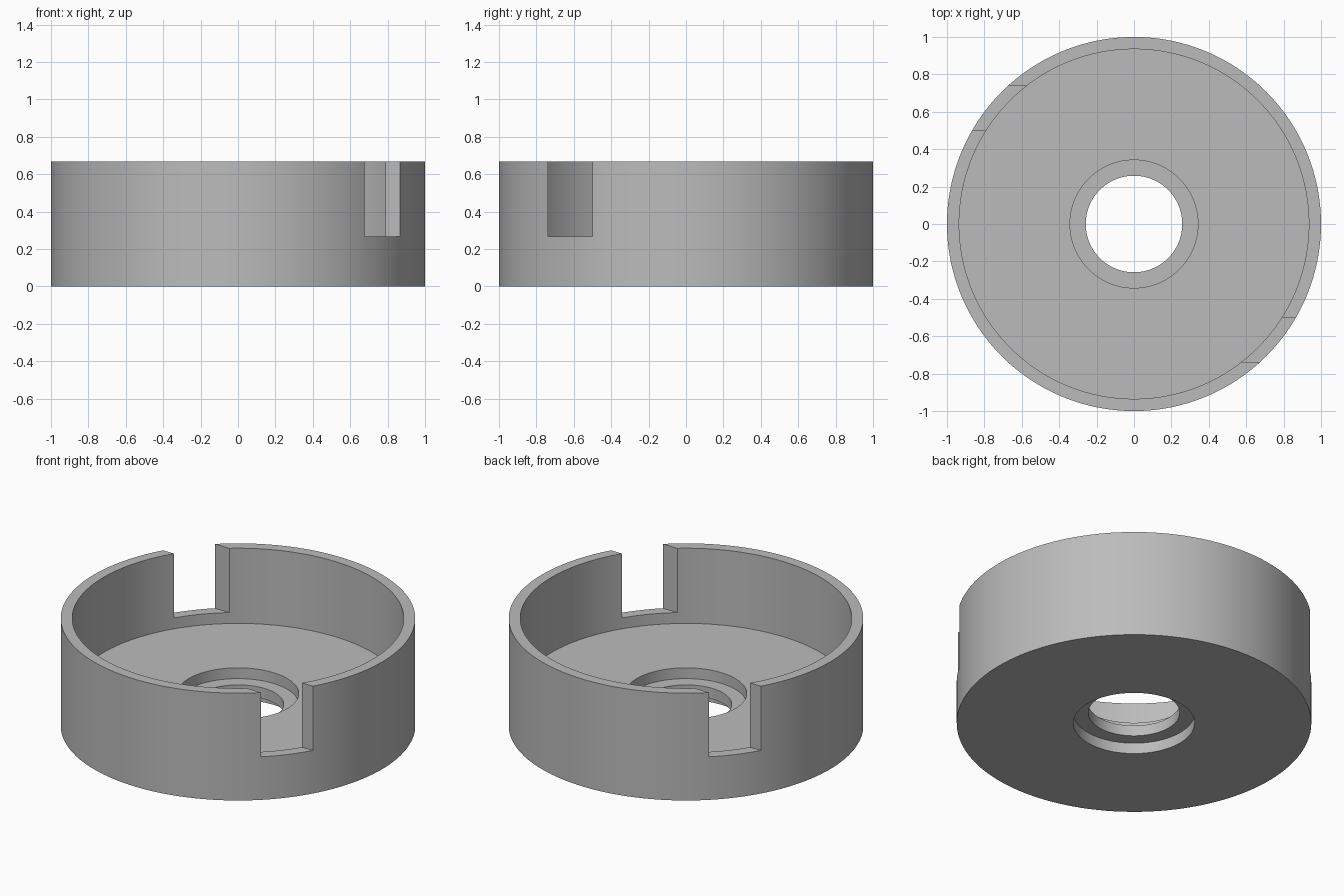
import bpy
import bmesh
import math
from mathutils import Matrix, Vector

if "Cube" in bpy.data.objects:
    bpy.data.objects.remove(bpy.data.objects["Cube"], do_unlink=True)

SEGMENTS = 128
HEIGHT, FLOOR, LEDGE = 0.668, 0.2, 0.067
OUTER, INNER, RECESS, HOLE = 1.0, 0.935, 0.342, 0.258
NOTCH_BOTTOM, NOTCH_NEAR, NOTCH_FAR = 0.268, 0.5, 0.737

grey = bpy.data.materials.new("plain grey")
grey.use_nodes = True
colour = (0.5, 0.5, 0.5, 1)
grey.diffuse_color = colour
grey.node_tree.nodes["Principled BSDF"].inputs["Base Color"].default_value = colour


def make_object(name, bm):
    bmesh.ops.recalc_face_normals(bm, faces=bm.faces)
    mesh = bpy.data.meshes.new(name)
    bm.to_mesh(mesh)
    bm.free()
    mesh.materials.append(grey)
    obj = bpy.data.objects.new(name, mesh)
    bpy.context.collection.objects.link(obj)
    return obj


def lathe(name, profile):
    bm = bmesh.new()
    rings = []
    for r, z in profile:
        angles = [2 * math.pi * i / SEGMENTS for i in range(SEGMENTS)]
        rings.append([bm.verts.new((r * math.cos(a), r * math.sin(a), z)) for a in angles])
    for low, high in zip(rings, rings[1:] + rings[:1]):
        for i in range(SEGMENTS):
            j = (i + 1) % SEGMENTS
            bm.faces.new((low[i], low[j], high[j], high[i]))
    return make_object(name, bm)


# Open cup: outer wall, inner wall, floor, and a hole recessed from both sides
cup = lathe("round_cup", [
    (RECESS, 0), (OUTER, 0), (OUTER, HEIGHT), (INNER, HEIGHT),
    (INNER, FLOOR), (RECESS, FLOOR), (RECESS, FLOOR - LEDGE),
    (HOLE, FLOOR - LEDGE), (HOLE, LEDGE), (RECESS, LEDGE),
])

# Two opposite notches in the rim, cut straight along x
bm = bmesh.new()
for side in (1, -1):
    centre = Vector((side * 0.8, -side * (NOTCH_NEAR + NOTCH_FAR) / 2, NOTCH_BOTTOM + 0.5))
    size = Matrix.Diagonal((0.6, NOTCH_FAR - NOTCH_NEAR, 1, 1))
    bmesh.ops.create_cube(bm, size=1, matrix=Matrix.Translation(centre) @ size)
cutter = make_object("notch_cutter", bm)
cutter.hide_render = True

cut = cup.modifiers.new("rim notches", "BOOLEAN")
cut.operation = "DIFFERENCE"
cut.solver = "EXACT"
cut.object = cutter

# Apply the cut, discard the cutter, smooth the round walls
bpy.ops.object.select_all(action="DESELECT")
bpy.context.view_layer.objects.active = cup
cup.select_set(True)
bpy.ops.object.modifier_apply(modifier=cut.name)
bpy.data.objects.remove(cutter, do_unlink=True)
bpy.ops.object.shade_smooth_by_angle(angle=math.radians(30))
